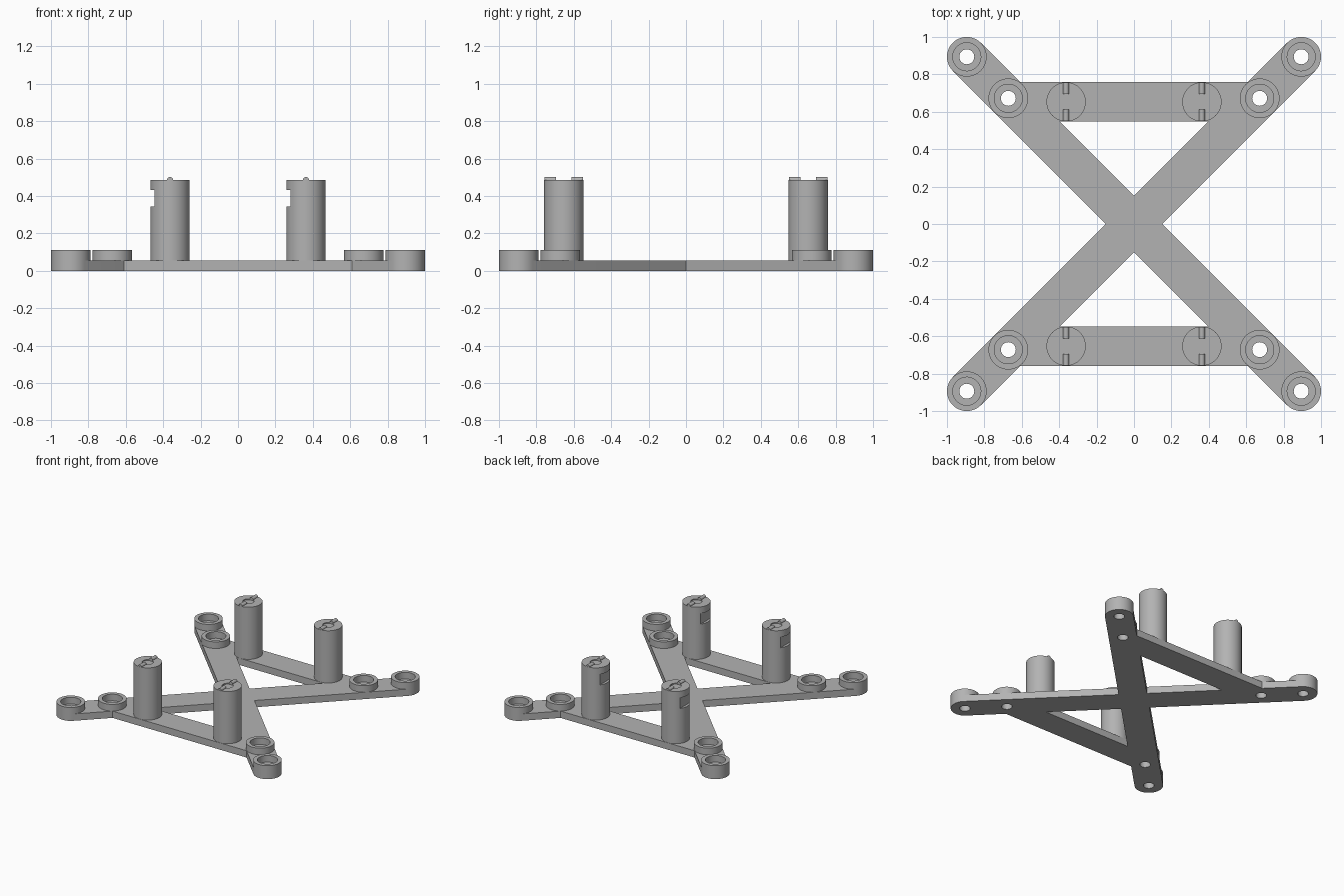
import bpy, bmesh
from math import sin, cos, pi, radians
from mathutils import Matrix

cube = bpy.data.objects.get("Cube")
if cube:
    bpy.data.objects.remove(cube)

grey = bpy.data.materials.new("plain grey")
grey.use_nodes = True
grey.diffuse_color = (0.45, 0.45, 0.45, 1)
grey.node_tree.nodes["Principled BSDF"].inputs["Base Color"].default_value = grey.diffuse_color

PLATE = 0.056        # plate thickness
R = 0.106            # half width of arms, collars and posts
CORNER, INNER = 0.894, 0.672
POST_X, POST_Y = 0.363, 0.653
POST_TOP = 0.485


def finish(name, bm):
    """Turn a bmesh into a grey object."""
    bmesh.ops.recalc_face_normals(bm, faces=bm.faces)
    mesh = bpy.data.meshes.new(name)
    bm.to_mesh(mesh)
    bm.free()
    mesh.materials.append(grey)
    ob = bpy.data.objects.new(name, mesh)
    bpy.context.collection.objects.link(ob)
    return ob


def prism(name, outline, z0, z1):
    """Extrude a flat outline upwards."""
    bm = bmesh.new()
    face = bm.faces.new([bm.verts.new((x, y, z0)) for x, y in outline])
    top = bmesh.ops.extrude_face_region(bm, geom=[face])["geom"]
    bmesh.ops.translate(bm, vec=(0, 0, z1 - z0),
                        verts=[v for v in top if isinstance(v, bmesh.types.BMVert)])
    return finish(name, bm)


def circle(r, x=0, y=0, n=48):
    return [(x + r * cos(2 * pi * i / n), y + r * sin(2 * pi * i / n)) for i in range(n)]


def rectangle(x0, x1, y0, y1):
    return [(x0, y0), (x1, y0), (x1, y1), (x0, y1)]


def capsule(half, r, angle, n=24):
    """Long rounded bar through the origin, turned by angle."""
    pts = []
    for side in (1, -1):
        for i in range(n + 1):
            a = -pi / 2 + pi * i / n
            pts.append((side * (half + r * cos(a)), side * r * sin(a)))
    c, s = cos(angle), sin(angle)
    return [(x * c - y * s, x * s + y * c) for x, y in pts]


def boolean(target, tool, operation):
    """Apply a boolean and remove the tool."""
    mod = target.modifiers.new("bool", 'BOOLEAN')
    mod.operation, mod.solver, mod.object = operation, 'EXACT', tool
    bpy.context.view_layer.objects.active = target
    bpy.ops.object.modifier_apply(modifier=mod.name)
    bpy.data.objects.remove(tool)


def smooth(ob):
    bpy.ops.object.select_all(action='DESELECT')
    ob.select_set(True)
    bpy.context.view_layer.objects.active = ob
    bpy.ops.object.shade_smooth_by_angle(angle=radians(30))


def copy(ob, name, x, y):
    new = bpy.data.objects.new(name, ob.data)
    new.location = (x, y, 0)
    bpy.context.collection.objects.link(new)


corners = [(sx, sy, ("front" if sy < 0 else "back") + ("_left" if sx > 0 else "_right"))
           for sx in (-1, 1) for sy in (-1, 1)]

# Crossed arms with two tie bars
frame = prism("cross_frame", capsule(CORNER * 2 ** 0.5, R, pi / 4), 0, PLATE)
boolean(frame, prism("arm", capsule(CORNER * 2 ** 0.5, R, -pi / 4), 0, PLATE), 'UNION')
for y in (-POST_Y, POST_Y):
    boolean(frame, prism("bar", rectangle(-0.61, 0.61, y - R, y + R), 0, PLATE), 'UNION')

# Screw holes through the arms
for sx, sy, where in corners:
    for d in (CORNER, INNER):
        boolean(frame, prism("hole", circle(0.04, sx * d, sy * d, 32), -0.1, 0.2), 'DIFFERENCE')
smooth(frame)

# Raised collars around the holes
collar = prism("collar", circle(R), PLATE, 0.11)
boolean(collar, prism("bore", circle(0.075), 0, 0.2), 'DIFFERENCE')
smooth(collar)

# Post with a side notch and a shallow round recess on top
post = prism("post", circle(R - 0.001), PLATE, POST_TOP)
boolean(post, prism("notch", rectangle(-0.2, -0.083, -0.2, 0.2), 0.343, 0.432), 'DIFFERENCE')
boolean(post, prism("recess", circle(0.042), POST_TOP - 0.008, 0.6), 'DIFFERENCE')
smooth(post)

# Pair of rounded ridges across the post top
bm = bmesh.new()
for side in (-1, 1):
    matrix = Matrix.Translation((0, side * 0.072, POST_TOP)) @ Matrix.Rotation(pi / 2, 4, 'X')
    bmesh.ops.create_cone(bm, cap_ends=True, segments=20, radius1=0.016, radius2=0.016,
                          depth=0.062, matrix=matrix)
ridges = finish("ridges", bm)
smooth(ridges)

for sx, sy, where in corners:
    copy(collar, "corner_collar_" + where, sx * CORNER, sy * CORNER)
    copy(collar, "inner_collar_" + where, sx * INNER, sy * INNER)
    copy(post, "post_" + where, sx * POST_X, sy * POST_Y)
    copy(ridges, "top_ridges_" + where, sx * POST_X, sy * POST_Y)
for ob in (collar, post, ridges):
    bpy.data.objects.remove(ob)
